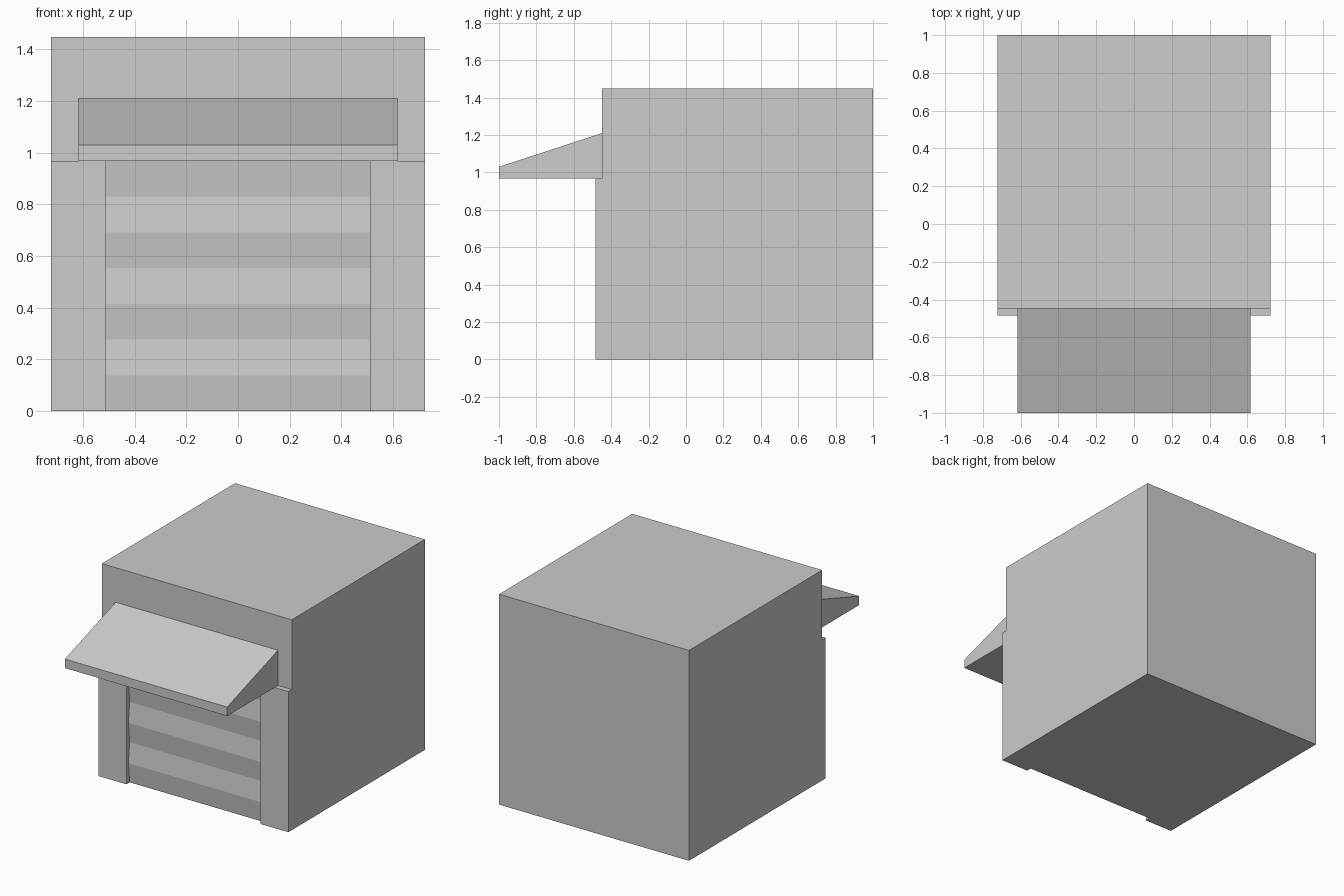
import bpy
import bmesh

cube = bpy.data.objects.get("Cube")
if cube:
    bpy.data.objects.remove(cube, do_unlink=True)

grey = bpy.data.materials.new("light_grey")
grey.use_nodes = True
colour = (0.604, 0.604, 0.604, 1)
grey.diffuse_color = colour
grey.node_tree.nodes["Principled BSDF"].inputs["Base Color"].default_value = colour


def extrude_profile(name, profile, x0, x1):
    """Extrude a closed (y, z) profile along x from x0 to x1."""
    bm = bmesh.new()
    face = bm.faces.new([bm.verts.new((x0, y, z)) for y, z in profile])
    ext = bmesh.ops.extrude_face_region(bm, geom=[face])
    moved = [g for g in ext["geom"] if isinstance(g, bmesh.types.BMVert)]
    bmesh.ops.translate(bm, verts=moved, vec=(x1 - x0, 0, 0))
    bmesh.ops.recalc_face_normals(bm, faces=bm.faces)
    mesh = bpy.data.meshes.new(name)
    bm.to_mesh(mesh)
    bm.free()
    mesh.materials.append(grey)
    obj = bpy.data.objects.new(name, mesh)
    bpy.context.collection.objects.link(obj)
    return obj


def rect(y0, y1, z0, z1):
    return [(y0, z0), (y1, z0), (y1, z1), (y0, z1)]


WIDTH, HEIGHT = 0.723, 1.448     # half width and height of the building
WALL, BACK = -0.448, 1.0         # front and back wall planes
DOOR, LINTEL = 0.51, 0.968       # half width and height of the doorway

# Main block
extrude_profile("building_block", rect(WALL, BACK, 0, HEIGHT), -WIDTH, WIDTH)

# Pillars on both sides of the door
for side, sign in (("left", 1), ("right", -1)):
    extrude_profile(side + "_door_pillar", rect(-0.485, WALL, 0, LINTEL),
                    sign * DOOR, sign * WIDTH)

# Roller door with seven slats folded in and out
SLATS, FOLD = 7, 0.015
folds = [(WALL - 0.001 - FOLD * (i % 2), LINTEL * i / SLATS) for i in range(SLATS + 1)]
extrude_profile("roller_door", folds + [(WALL + 0.02, LINTEL), (WALL + 0.02, 0)],
                -DOOR, DOOR)

# Sloping awning over the door
extrude_profile("awning", [(-1, LINTEL), (WALL, LINTEL), (WALL, 1.21), (-1, 1.03)],
                -0.618, 0.618)
